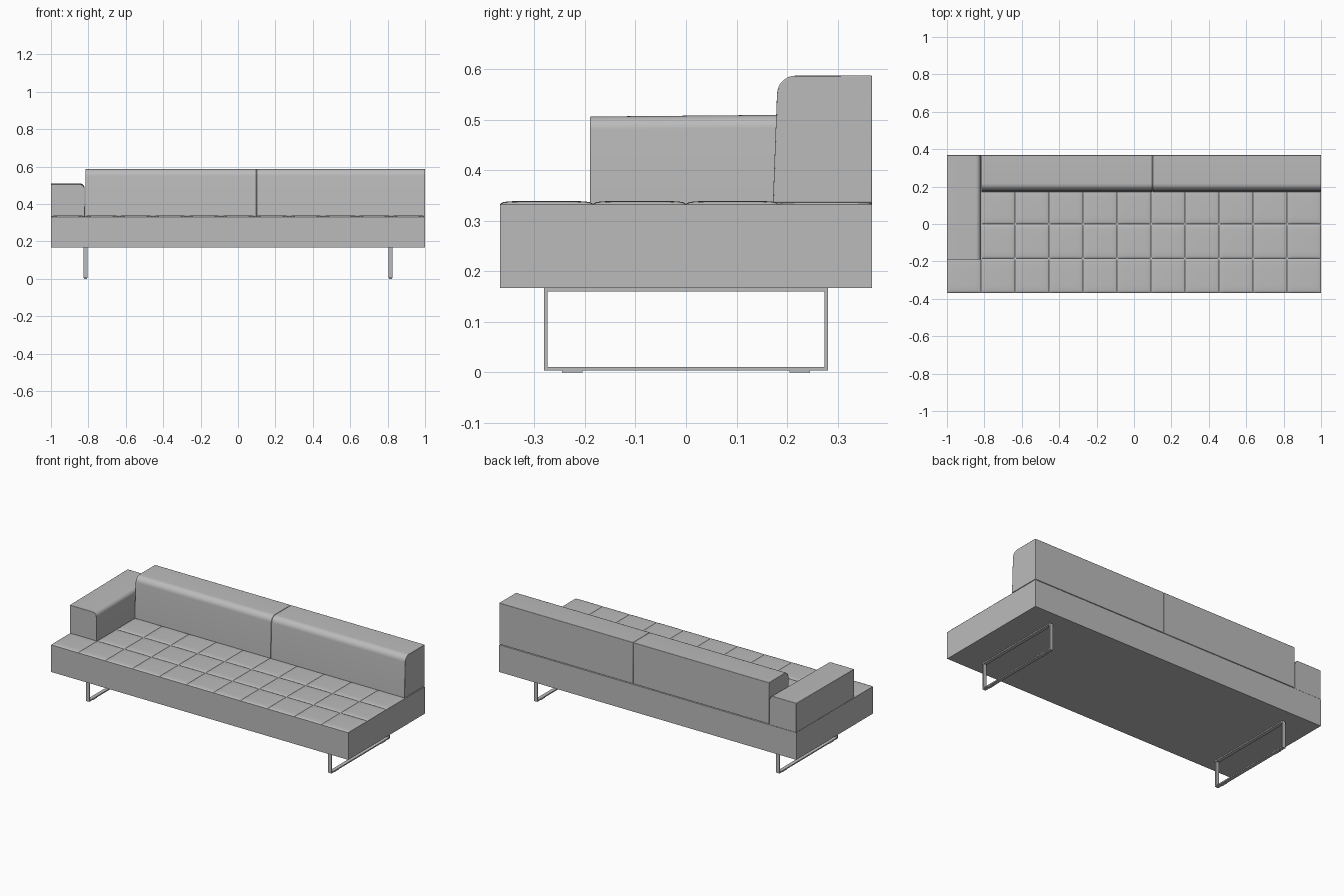
import bpy, bmesh, math
from mathutils import Vector

if "Cube" in bpy.data.objects:
    bpy.data.objects.remove(bpy.data.objects["Cube"])

grey = bpy.data.materials.new("grey")
grey.diffuse_color = (0.5, 0.5, 0.5, 1)
grey.use_nodes = True
grey.node_tree.nodes["Principled BSDF"].inputs["Base Color"].default_value = grey.diffuse_color

W, D = 1.0, 0.368          # half width, half depth
Z0, Z1 = 0.167, 0.332      # seat underside, seam height


def finish(bm, name, bevel=0.0):
    bmesh.ops.recalc_face_normals(bm, faces=bm.faces[:])
    me = bpy.data.meshes.new(name)
    bm.to_mesh(me)
    bm.free()
    me.materials.append(grey)
    ob = bpy.data.objects.new(name, me)
    bpy.context.collection.objects.link(ob)
    bpy.ops.object.select_all(action='DESELECT')
    bpy.context.view_layer.objects.active = ob
    ob.select_set(True)
    bpy.ops.object.shade_smooth_by_angle(angle=math.radians(35))
    if bevel:
        m = ob.modifiers.new("soft edge", 'BEVEL')
        m.width, m.segments = bevel, 2
        m.limit_method, m.angle_limit = 'ANGLE', math.radians(50)
    return ob


def add_box(bm, lo, hi):
    vs = bmesh.ops.create_cube(bm, size=1)["verts"]
    for v in vs:
        v.co = Vector([l + (c + 0.5) * (h - l) for l, h, c in zip(lo, hi, v.co)])


def arc(cx, cz, r, a0, a1, n=8):
    angs = [math.radians(a0 + (a1 - a0) * i / n) for i in range(n + 1)]
    return [(cx + r * math.cos(a), cz + r * math.sin(a)) for a in angs]


def loft(name, rings, bevel):
    bm = bmesh.new()
    a, b = [[bm.verts.new(p) for p in ring] for ring in rings]
    n = len(a)
    for i in range(n):
        j = (i + 1) % n
        bm.faces.new((a[i], a[j], b[j], b[i]))
    bm.faces.new(a)
    bm.faces.new(b)
    return finish(bm, name, bevel)


# Seat: tufted top of 11 x 4 pillows, closed into a block
COLS, ROWS = 11, 4
STEPS = [0, .015, .04, .09, .2, .35, .5, .65, .8, .91, .96, .985]


def stations(count, half):
    w = 2 * half / count
    out = [(-half + (i + s) * w, s) for i in range(count) for s in STEPS]
    return out + [(half, 0)]


def puff(s):
    return math.sqrt(max(0, 1 - abs(2 * s - 1) ** 8))


bm = bmesh.new()
grid = [[bm.verts.new((x, y, Z1 + 0.007 * puff(u) * puff(v))) for y, v in stations(ROWS, D)]
        for x, u in stations(COLS, W)]
for c0, c1 in zip(grid, grid[1:]):
    for j in range(len(c0) - 1):
        bm.faces.new((c0[j], c1[j], c1[j + 1], c0[j + 1]))
rim = [e for e in bm.edges if e.is_boundary]
ext = bmesh.ops.extrude_edge_only(bm, edges=rim)["geom"]
for v in ext:
    if isinstance(v, bmesh.types.BMVert):
        v.co.z = Z0
bmesh.ops.holes_fill(bm, edges=[e for e in bm.edges if e.is_boundary], sides=0)
finish(bm, "seat")

# Backrest: two cushions with a rounded front top edge
prof = [(D, 0.336), (0.172, 0.336)] + arc(0.217, 0.550, 0.037, 178, 90) + [(D, 0.587)]
for name, x0, x1 in (("backrest_left", -0.816, 0.0985), ("backrest_right", 0.0995, W)):
    loft(name, [[(x, y, z) for y, z in prof] for x in (x0, x1)], 0.002)

# Recessed strip between seat and backrest
bm = bmesh.new()
add_box(bm, (-0.816, 0.178, 0.325), (0.996, 0.364, 0.34))
finish(bm, "backrest_base")

# Armrest: rounded inner top edge, top rising slightly to the back
rings = []
for y, top in ((-0.19, 0.506), (D, 0.511)):
    p = [(-W, 0.332), (-W, top)] + arc(-0.846, top - 0.026, 0.026, 90, 0) + [(-0.819, 0.332)]
    rings.append([(x, y, z) for x, z in p])
loft("armrest", rings, 0.002)

# Legs: flat rectangular frames with thin foot pads
for name, x in (("left_leg", -0.815), ("right_leg", 0.815)):
    bm = bmesh.new()
    a, b = x - 0.011, x + 0.011
    for z in (0.004, 0.160):
        add_box(bm, (a, -0.281, z), (b, 0.281, z + 0.007))
    for s in (-1, 1):
        y = s * 0.2775
        add_box(bm, (a, y - 0.0035, 0.011), (b, y + 0.0035, 0.160))
        add_box(bm, (x - 0.009, s * 0.225 - 0.02, 0), (x + 0.009, s * 0.225 + 0.02, 0.004))
    finish(bm, name)
